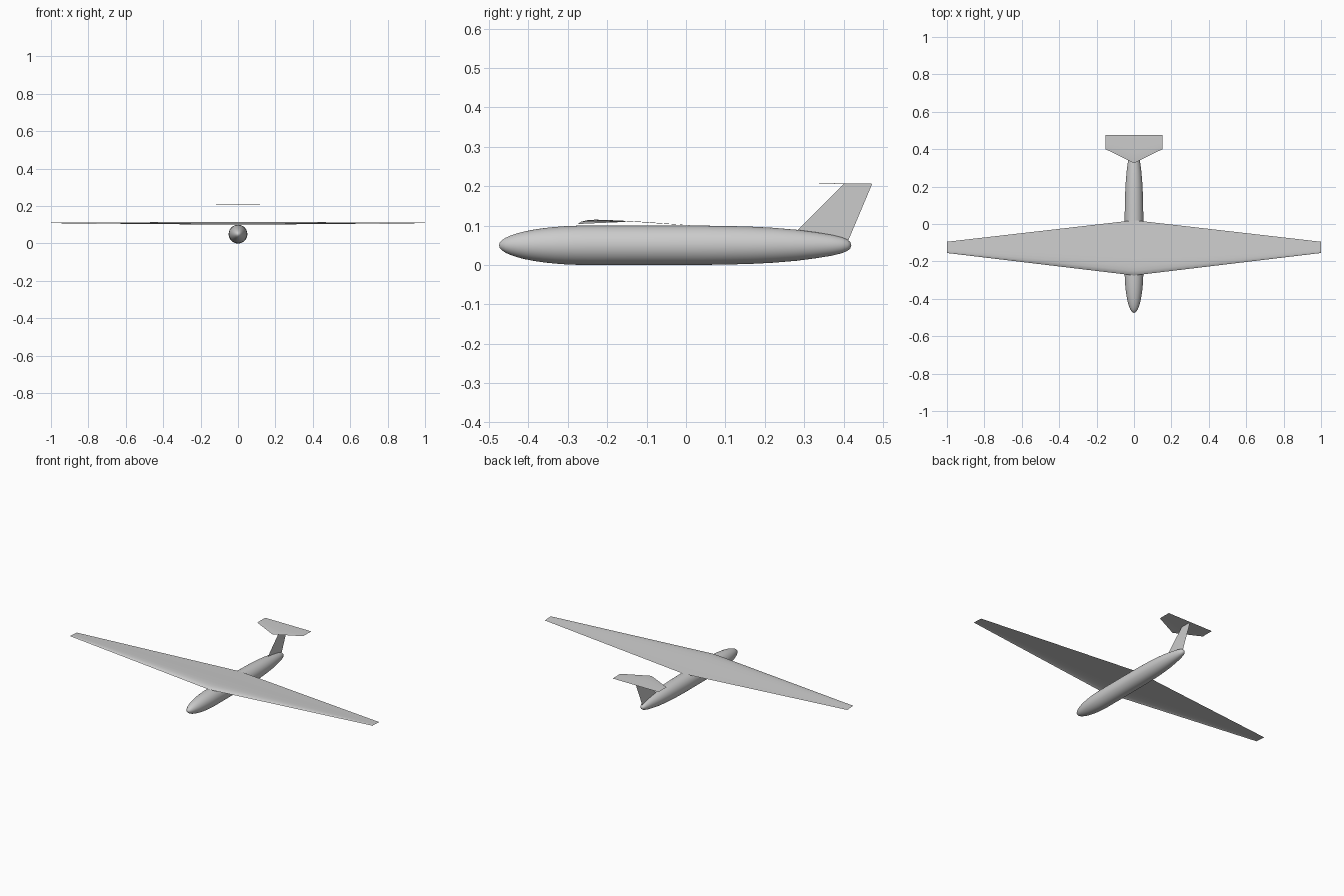
import bpy
from math import sin, cos, pi

if "Cube" in bpy.data.objects:
    bpy.data.objects.remove(bpy.data.objects["Cube"])


def make(name, verts, faces, smooth=True):
    mesh = bpy.data.meshes.new(name)
    mesh.from_pydata(verts, [], faces)
    mesh.update()
    ob = bpy.data.objects.new(name, mesh)
    bpy.context.collection.objects.link(ob)
    if smooth:
        bpy.ops.object.select_all(action='DESELECT')
        ob.select_set(True)
        bpy.context.view_layer.objects.active = ob
        bpy.ops.object.shade_smooth_by_angle(angle=pi / 6)
    return ob


def sheet(name, root, tip, span):
    """Thin cambered surface lofted from tip to root to tip."""
    n = len(root)
    verts = []
    for x, profile in ((-span, tip), (0, root), (span, tip)):
        verts += [(x, y, z) for y, z in profile]
    faces = []
    for s in range(2):
        for i in range(n - 1):
            a = s * n + i
            faces.append((a, a + n, a + n + 1, a + 1))
    return make(name, verts, faces)


# Fuselage: a lathe along y, rounded nose and tapering tail
NOSE, TAIL, R, SEG = -0.475, 0.42, 0.05, 48
stations = []
for i in range(1, 13):
    a = i / 12 * pi / 2
    stations.append((-0.25 + (NOSE + 0.25) * cos(a), R * sin(a)))
stations += [(-0.1, R), (0.03, R), (0.1, 0.049), (0.16, 0.0475), (0.22, 0.0445),
             (0.28, 0.0395), (0.33, 0.033), (0.37, 0.0265), (0.395, 0.0205),
             (0.41, 0.0145), (0.417, 0.008)]
verts = [(r * cos(2 * pi * k / SEG), y, R + r * sin(2 * pi * k / SEG))
         for y, r in stations for k in range(SEG)]
faces = []
for j in range(len(stations) - 1):
    for k in range(SEG):
        k2 = (k + 1) % SEG
        faces.append((j * SEG + k, (j + 1) * SEG + k, (j + 1) * SEG + k2, j * SEG + k2))
nose, tail = len(verts), len(verts) + 1
last = (len(stations) - 1) * SEG
verts += [(0, NOSE, R), (0, TAIL, R)]
for k in range(SEG):
    k2 = (k + 1) % SEG
    faces.append((nose, k, k2))
    faces.append((tail, last + k2, last + k))
make("fuselage", verts, faces)

# Main wing: thin cambered, tapered surface
camber = [(0, 0.004), (0.03, 0.010), (0.08, 0.0135), (0.15, 0.015), (0.25, 0.0143),
          (0.4, 0.0115), (0.6, 0.0075), (0.8, 0.0035), (1, 0)]
root = [(-0.275 + 0.295 * t, 0.100 + h) for t, h in camber]
tip = [(-0.155 + 0.06 * t, 0.1085 + 0.2 * h) for t, h in camber]
sheet("main_wing", root, tip, 1.0)

# Tailplane on top of the fin
arch = [(0, 0), (0.12, 0.0018), (0.35, 0.0025), (0.65, 0.002), (1, 0.001)]
root = [(0.325 + 0.15 * t, 0.205 + h) for t, h in arch]
tip = [(0.40 + 0.075 * t, 0.2055 + 0.5 * h) for t, h in arch]
sheet("tailplane", root, tip, 0.152)

# Swept tail fin
make("tail_fin", [(0, 0.255, 0.06), (0, 0.407, 0.05), (0, 0.473, 0.2062), (0, 0.402, 0.207)],
     [(0, 1, 2, 3)], smooth=False)
